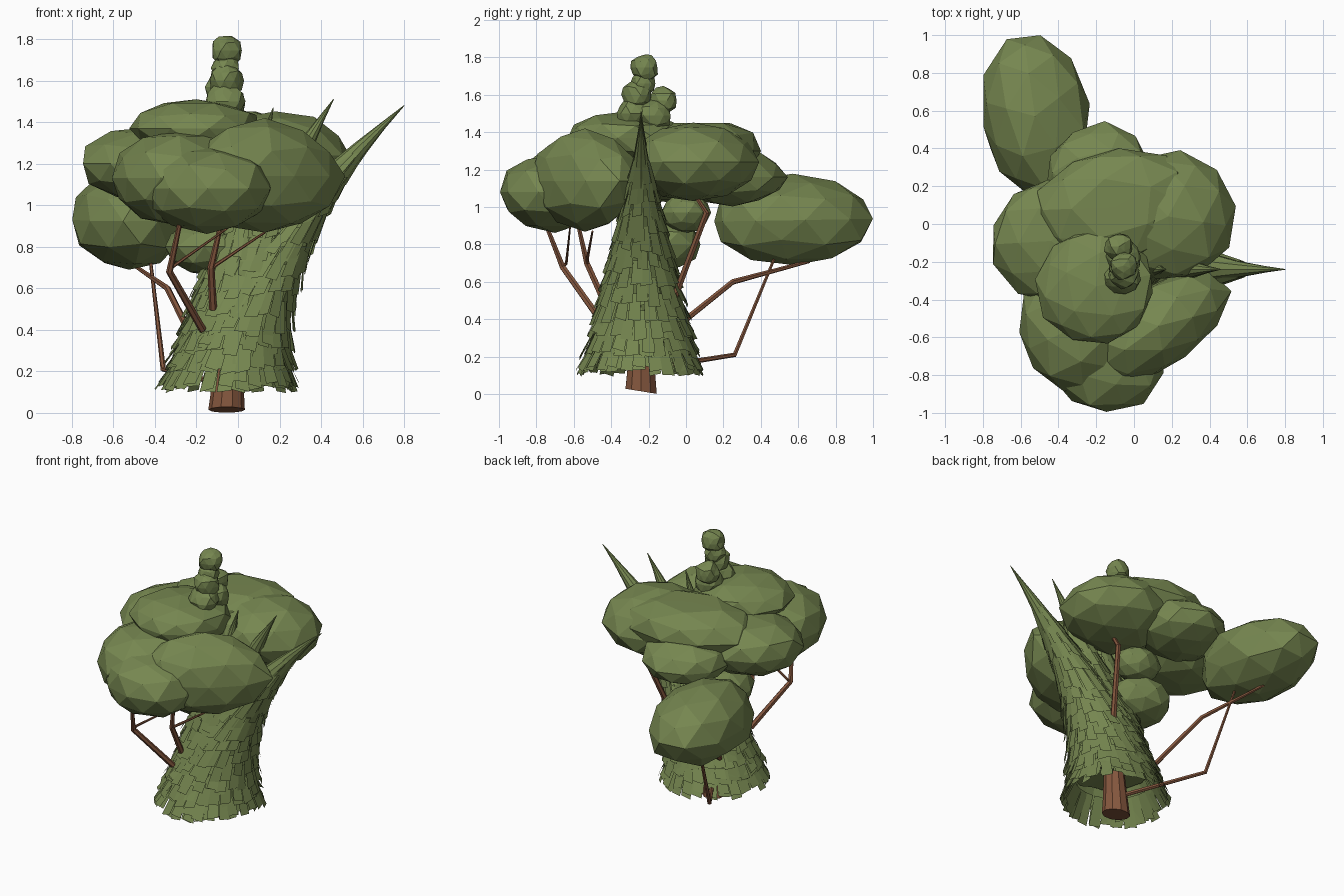
import bpy, bmesh, math, random
from mathutils import Vector, Matrix

if "Cube" in bpy.data.objects:
    bpy.data.objects.remove(bpy.data.objects["Cube"])


def material(name, rgb):
    m = bpy.data.materials.new(name)
    m.diffuse_color = (*rgb, 1)
    m.use_nodes = True
    m.node_tree.nodes["Principled BSDF"].inputs["Base Color"].default_value = m.diffuse_color
    return m


LEAF = material("leaf green", (0.18, 0.24, 0.08))
BARK = material("bark brown", (0.235, 0.095, 0.048))


def finish(name, bm, mat):
    me = bpy.data.meshes.new(name)
    bm.to_mesh(me)
    bm.free()
    me.materials.append(mat)
    ob = bpy.data.objects.new(name, me)
    bpy.context.collection.objects.link(ob)
    return ob


def blob(name, centre, half, turn=0, tilt=0, jitter=0.06, ceiling=9):
    # faceted leaf clump: slightly irregular squashed ball, optionally cut flat on top
    bm = bmesh.new()
    bmesh.ops.create_icosphere(bm, subdivisions=2, radius=1.015)
    spin = Matrix.Rotation(random.uniform(0, 6.28), 3, 'Z')
    rot = Matrix.Rotation(math.radians(turn), 3, 'Z') @ Matrix.Rotation(math.radians(tilt), 3, 'X')
    for v in bm.verts:
        p = spin @ v.co * random.uniform(1 - jitter, 1 + jitter)
        v.co = rot @ Vector([a * b for a, b in zip(p, half)]) + Vector(centre)
        v.co.z = min(v.co.z, ceiling)
    finish(name, bm, LEAF)


def tube(bm, pts, radii, sides):
    # closed faceted tube through points
    pts = [Vector(p) for p in pts]
    rings = []
    for i, p in enumerate(pts):
        d = (pts[min(i + 1, len(pts) - 1)] - pts[max(i - 1, 0)]).normalized()
        q = Vector((0, 0, 1)).rotation_difference(d)
        rings.append([bm.verts.new(p + q @ Vector((radii[i] * math.cos(k * math.tau / sides),
                                                   radii[i] * math.sin(k * math.tau / sides), 0)))
                      for k in range(sides)])
    for a, b in zip(rings, rings[1:]):
        for k in range(sides):
            bm.faces.new((a[k], a[(k + 1) % sides], b[(k + 1) % sides], b[k]))
    bm.faces.new(rings[0][::-1])
    bm.faces.new(rings[-1])


# Leaning conifers sharing one foot
BASE, Y0, Z0 = -0.05, -0.24, 0.11


def conifer(name, reach, top, rad, seed):
    random.seed(seed)

    def axis(z):
        t = max(0, (z - Z0) / (top - Z0))
        return Vector((BASE + reach * t ** 1.75, Y0, z))

    def radius(z):
        return rad * max(0, 1 - (z - Z0) / (top - Z0)) ** 1.05

    # inner spire
    bm = bmesh.new()
    zs = [0.3 + (top - 0.3) * i / 12 for i in range(13)]
    tube(bm, [axis(z) for z in zs], [max(0.002, radius(z) * 0.82) for z in zs], 10)
    finish(name + "_spire", bm, LEAF)

    # hanging shingle tiers
    bm = bmesh.new()
    for i in range(12):
        z = Z0 + 0.015 + i * 0.089
        n = max(9, int(27 - 1.5 * i))
        w = math.pi / n
        for k in range(n):
            a = (k + 0.5 * (i % 2) + random.uniform(-0.2, 0.2)) * math.tau / n
            zb, zt = z + random.uniform(-0.025, 0.03), z + 0.145
            rb, rt = radius(zb) * random.uniform(0.99, 1.07), radius(zt) * 0.9
            twist = random.uniform(-0.01, 0.01)
            corners = ((zb - twist, rb, -0.88), (zb + twist, rb, 0.88), (zt, rt, 0.95), (zt, rt, -0.95))
            bm.faces.new([bm.verts.new(axis(zz) + Vector((r * math.cos(a + s * w),
                                                          r * math.sin(a + s * w), 0)))
                          for zz, r, s in corners])
    finish(name + "_shingles", bm, LEAF)


conifer("leaning_conifer", 0.85, 1.48, 0.335, 1)
conifer("middle_conifer", 0.51, 1.51, 0.325, 2)
conifer("upright_conifer", 0.22, 1.47, 0.315, 3)

# Trunk
bm = bmesh.new()
tube(bm, [(-0.055, -0.24, 0.012), (-0.05, -0.24, 0.12), (-0.03, -0.24, 0.5)], [0.088, 0.078, 0.05], 10)
for v in bm.verts:
    if v.co.z < 0.05:
        v.co.z = max(0, 0.015 - 0.16 * (v.co.y + 0.24))
finish("trunk", bm, BARK)

# Bent branches
BRANCHES = [
    ("left_branch", [(-0.17, -0.46, 0.40), (-0.33, -0.66, 0.68), (-0.27, -0.77, 0.96)], 0.019),
    ("left_twig", [(-0.33, -0.66, 0.68), (-0.32, -0.64, 0.70), (-0.05, -0.62, 0.89)], 0.009),
    ("front_branch", [(-0.12, -0.44, 0.50), (-0.13, -0.53, 0.70), (-0.08, -0.58, 0.92)], 0.019),
    ("front_twig", [(-0.13, -0.53, 0.69), (-0.11, -0.53, 0.71), (0.13, -0.50, 0.87)], 0.01),
    ("back_left_branch", [(-0.22, -0.05, 0.36), (-0.34, 0.25, 0.60), (-0.50, 0.66, 0.71)], 0.017),
    ("low_branch", [(-0.08, -0.18, 0.14), (-0.36, 0.26, 0.21), (-0.42, 0.47, 0.72)], 0.015),
    ("back_branch", [(0.12, -0.06, 0.52), (0.22, 0.11, 0.97), (0.21, 0.03, 1.09)], 0.019),
]
for name, pts, r in BRANCHES:
    bm = bmesh.new()
    tube(bm, pts, [r, r * 0.9, r * 0.55], 6)
    finish(name, bm, BARK)

# Broad canopy clumps: name, centre, half sizes, turn, tilt, ceiling
random.seed(9)
CLUMPS = [
    ("back_left_clump", (-0.525, 0.575, 0.93), (0.285, 0.435, 0.24), 5, 1, 9),
    ("front_right_clump", (0.13, -0.54, 1.14), (0.41, 0.22, 0.265), 33, 0, 9),
    ("front_clump", (-0.15, -0.70, 1.08), (0.32, 0.30, 0.205), 0, 0, 9),
    ("front_left_clump", (-0.30, -0.54, 1.13), (0.32, 0.34, 0.225), 0, 0, 9),
    ("left_clump", (-0.44, -0.09, 1.20), (0.32, 0.33, 0.18), 0, 0, 9),
    ("upper_clump", (-0.20, -0.33, 1.37), (0.31, 0.32, 0.135), 0, 0, 9),
    ("right_clump", (0.18, 0.04, 1.24), (0.35, 0.34, 0.21), 20, 0, 9),
    ("flat_clump", (-0.10, 0.09, 1.30), (0.42, 0.31, 0.18), 10, 0, 1.45),
    ("rear_clump", (-0.18, 0.25, 1.16), (0.28, 0.28, 0.15), 0, 0, 9),
    ("lower_clump", (-0.14, -0.15, 0.80), (0.21, 0.23, 0.14), 0, 0, 9),
    ("inner_clump", (-0.03, 0.00, 0.97), (0.15, 0.13, 0.11), 0, 0, 9),
]
for name, c, h, turn, tilt, ceiling in CLUMPS:
    blob(name, c, h, turn, tilt, 0.05, ceiling)

# Stacked top knobs
KNOBS = [(-0.055, -0.22, 1.745, 0.074), (-0.06, -0.23, 1.66, 0.065), (-0.055, -0.26, 1.60, 0.08),
         (-0.08, -0.12, 1.57, 0.075), (-0.06, -0.28, 1.50, 0.09), (-0.05, -0.17, 1.49, 0.09)]
for i, (x, y, z, r) in enumerate(KNOBS):
    blob(f"top_knob_{i + 1}", (x, y, z), (r, r, r), 0, 0, 0.1)
